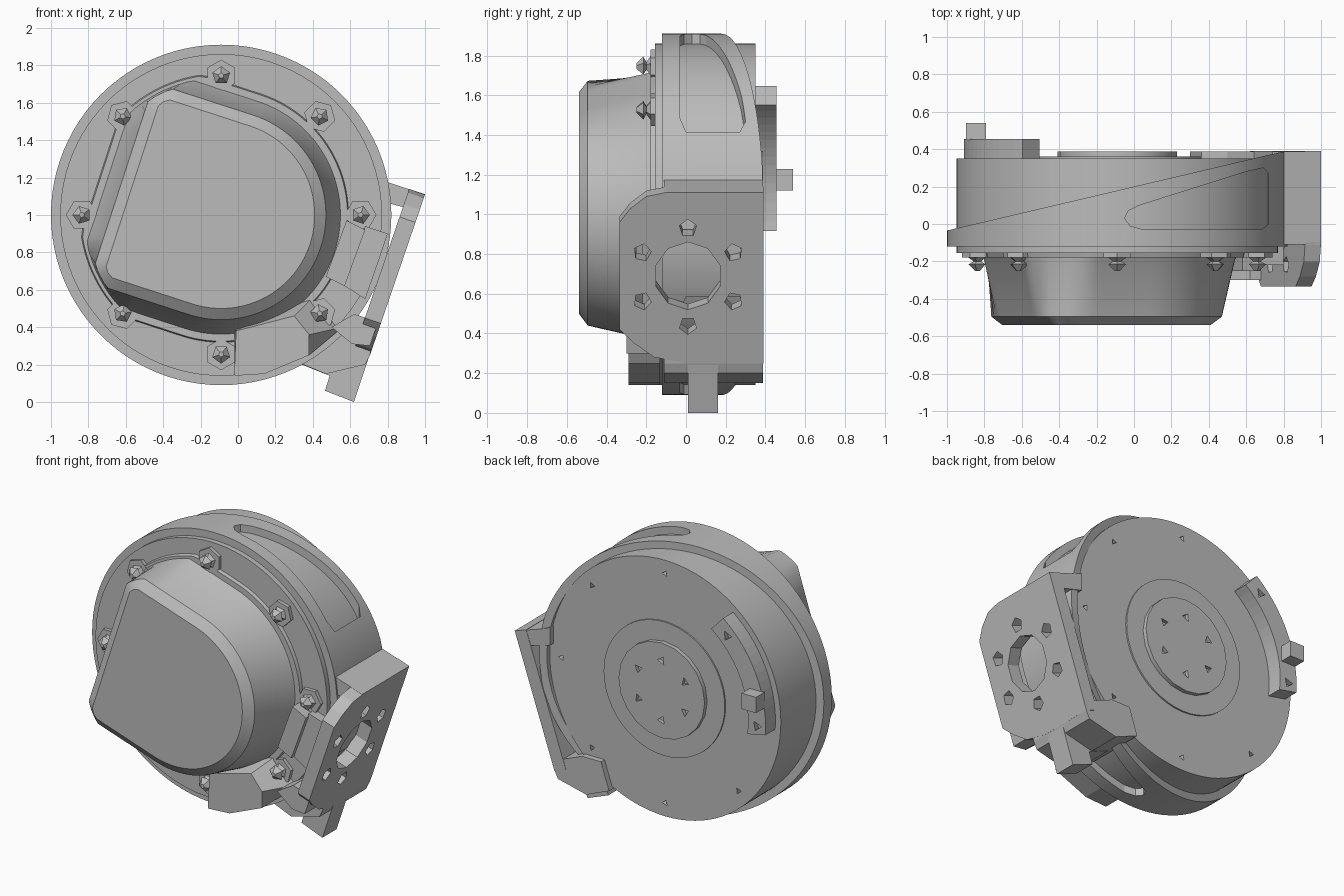
import bpy, bmesh, math
from math import sin, cos, radians, pi
from mathutils import Vector

if "Cube" in bpy.data.objects:
    bpy.data.objects.remove(bpy.data.objects["Cube"], do_unlink=True)

CX, CZ = -0.09, 1.0
grey = bpy.data.materials.new("cast_grey")
grey.use_nodes = True
COLOUR = (0.5, 0.5, 0.5, 1)
grey.diffuse_color = COLOUR
grey.node_tree.nodes["Principled BSDF"].inputs["Base Color"].default_value = COLOUR


def loft(name, rings, smooth=True, closed=False):
    """Skin a list of equally long point rings; cap the ends unless closed."""
    bm = bmesh.new()
    loops = [[bm.verts.new(p) for p in ring] for ring in rings]
    n = len(loops[0])
    pairs = list(zip(loops, loops[1:]))
    if closed:
        pairs.append((loops[-1], loops[0]))
    else:
        bm.faces.new(loops[0])
        bm.faces.new(loops[-1])
    for a, b in pairs:
        for i in range(n):
            j = (i + 1) % n
            bm.faces.new((a[i], a[j], b[j], b[i]))
    bmesh.ops.recalc_face_normals(bm, faces=bm.faces)
    mesh = bpy.data.meshes.new(name)
    bm.to_mesh(mesh)
    bm.free()
    obj = bpy.data.objects.new(name, mesh)
    bpy.context.collection.objects.link(obj)
    mesh.materials.append(grey)
    if smooth:
        bpy.context.view_layer.objects.active = obj
        bpy.ops.object.select_all(action='DESELECT')
        obj.select_set(True)
        bpy.ops.object.shade_smooth_by_angle(angle=radians(25))
    return obj


def polar(r, deg):
    return CX + r * cos(radians(deg)), CZ + r * sin(radians(deg))


def prism(name, pts, y0, y1):
    return loft(name, [[(x, y, z) for x, z in pts] for y in (y0, y1)], False)


def circle(x, z, r, n, turn=0):
    return [(x + r * cos(2 * pi * i / n + turn), z + r * sin(2 * pi * i / n + turn))
            for i in range(n)]


def turned(name, profile, n=72):
    """Solid of revolution about the housing axis from (radius, y) pairs."""
    return loft(name, [[(x, y, z) for x, z in circle(CX, CZ, r, n)] for r, y in profile])


def cut(obj, cutters):
    for c in cutters:
        c.hide_render = True
        c.hide_viewport = True
        c.display_type = 'WIRE'
        mod = obj.modifiers.new("cut", 'BOOLEAN')
        mod.operation = 'DIFFERENCE'
        mod.solver = 'EXACT'
        mod.object = c


# Drum, front cover plate and stepped rear hub
drum = turned("drum", [(0.86, -0.12), (0.86, 0.35)], 96)
turned("front_cover", [(0.86, -0.155), (0.86, -0.11)], 96)
turned("hub_ring", [(0.45, 0.34), (0.45, 0.36)], 48)
hub = turned("hub_disc", [(0.32, 0.35), (0.32, 0.388)], 20)
cut(drum, [prism("rear_pit_cutter", circle(*polar(0.77, a), 0.022, 3, a), 0.3, 0.4)
           for a in range(0, 360, 45)])
cut(hub, [prism("hub_pit_cutter", circle(*polar(0.2, a), 0.03, 3, a), 0.365, 0.45)
          for a in range(30, 390, 60)])

# Outer shell with a slanting rear edge
N = 96
shell_rings = []
for r, rear in ((0.91, 0), (0.91, 1), (0.857, 1), (0.857, 0)):
    ring = []
    for i in range(N):
        x, z = polar(r, 360 * i / N)
        ring.append((x, min(0.385, 0.2 + 0.235 * x) if rear else -0.12, z))
    shell_rings.append(ring)
shell = loft("outer_shell", shell_rings, closed=True)

# Tapered slots through the shell, above and below
slot = [(-0.05, 0.03), (-0.02, -0.01), (0.05, -0.03), (0.68, -0.03), (0.72, 0.0),
        (0.72, 0.27), (0.69, 0.3), (0.6, 0.28), (0.03, 0.1), (-0.03, 0.07)]
cut(shell, [loft("slot_cutter", [[(x, y, z) for x, y in slot] for z in ends], False)
            for ends in ((1.3, 2.0), (0.0, 0.7))])

# Front dome: round body with two square corners on its right side
def dome_ring(r, corner, y, n=120):
    ring = []
    for i in range(n):
        a = 360 * i / n
        rad = r
        for c in (117, 207):
            d = abs(a - c)
            if d < 45:
                rad = max(rad, min(corner, r / cos(radians(45 - d))))
        x, z = polar(rad, a)
        ring.append((x, y, z))
    return ring

loft("front_dome", [dome_ring(0.655, 0.74, -0.15), dome_ring(0.63, 0.73, -0.19),
                    dome_ring(0.56, 0.725, -0.495), dome_ring(0.5, 0.68, -0.54)])
loft("dome_skirt", [dome_ring(0.685, 0.76, -0.14), dome_ring(0.675, 0.75, -0.178)])

# Ring of bolts on the cover
for a in range(0, 360, 45):
    bx, bz = polar(0.745, a)
    prism("bolt_seat", circle(bx, bz, 0.085, 6, radians(a)), -0.18, -0.14)
    loft("bolt", [[(x, y, z) for x, z in circle(bx, bz, r, 5, radians(a))]
                  for r, y in ((0.05, -0.18), (0.022, -0.2), (0.05, -0.215), (0.015, -0.25))], False)

# Curved bracket and peg on the rear
arc = [polar(0.82, a) for a in range(128, 188, 4)] + [polar(0.69, a) for a in range(187, 126, -4)]
bracket = prism("rear_bracket", arc, 0.34, 0.455)
cut(bracket, [prism("bracket_pit_cutter", circle(*polar(0.755, a), 0.035, 3, a), 0.42, 0.5)
              for a in (135, 181)])
px, pz = polar(0.775, 167)
prism("rear_peg", circle(px, pz, 0.075, 4, radians(45)), 0.45, 0.54)

# Tilted outlet plate, laid out along its slope
BASE = Vector((0.62, 0, 0.0))
UP = Vector((0.324, 0, 0.946))
OUT = Vector((0.946, 0, -0.324))

def tilted(name, pts, d0, d1):
    """Prism from (y, height) points, extruded along the plate normal."""
    return loft(name, [[BASE + UP * (h / UP.z) + OUT * d + Vector((0, y, 0))
                        for y, h in pts] for d in (d0, d1)], False)

plate = tilted("outlet_plate", [(0.39, 0.25), (0.39, 1.11), (-0.1, 1.11), (-0.2, 1.09),
                                (-0.28, 1.03), (-0.335, 0.96), (-0.335, 0.42), (-0.26, 0.35),
                                (-0.16, 0.28), (0.0, 0.25)], -0.09, 0)
cutters = [tilted("port_cutter", circle(0.01, 0.69, 0.17, 10, radians(18)), -0.12, 0.1)]
for k in range(6):
    a = radians(30 + 60 * k)
    cutters.append(tilted("screw_hole_cutter",
                          circle(0.01 + 0.265 * cos(a), 0.685 + 0.245 * sin(a), 0.045, 5, a), -0.12, 0.1))
cut(plate, cutters)

# Outlet walls joining the plate to the drum, and the foot
prism("outlet_top_wall", [(0.74, 1.2), (0.8, 1.175), (0.998, 1.11), (0.965, 1.02), (0.74, 1.08)],
      -0.11, 0.388)
prism("outlet_bottom_wall", [(0.3, 0.22), (0.47, 0.15), (0.68, 0.2), (0.705, 0.25),
                             (0.72, 0.31), (0.5, 0.4), (0.36, 0.4)], -0.11, 0.388)
prism("outlet_front_lip", [(0.5, 0.4), (0.61, 0.31), (0.705, 0.3), (0.75, 0.43), (0.62, 0.47)], -0.3, -0.1)
prism("foot", [(0.34, 0.2), (0.49, 0.14), (0.465, 0.06), (0.62, 0.0), (0.71, 0.27), (0.45, 0.35)],
      0.01, 0.16)

# Raised housings on the cover beside the outlet
loft("lower_housing", [[(x, y, z) for x, z in pts] for pts, y in (
    ([(-0.02, 0.4), (-0.02, 0.14), (0.14, 0.15), (0.38, 0.25), (0.56, 0.4), (0.42, 0.58)], -0.13),
    ([(-0.01, 0.38), (-0.02, 0.14), (0.14, 0.15), (0.38, 0.25), (0.38, 0.36), (0.3, 0.46)], -0.29))], False)
prism("side_housing", [(0.47, 0.67), (0.57, 0.62), (0.68, 0.92), (0.58, 0.97)], -0.25, -0.13)
prism("side_web", [(0.57, 0.62), (0.68, 0.55), (0.74, 0.72), (0.8, 0.9), (0.68, 0.94)], -0.22, -0.12)
